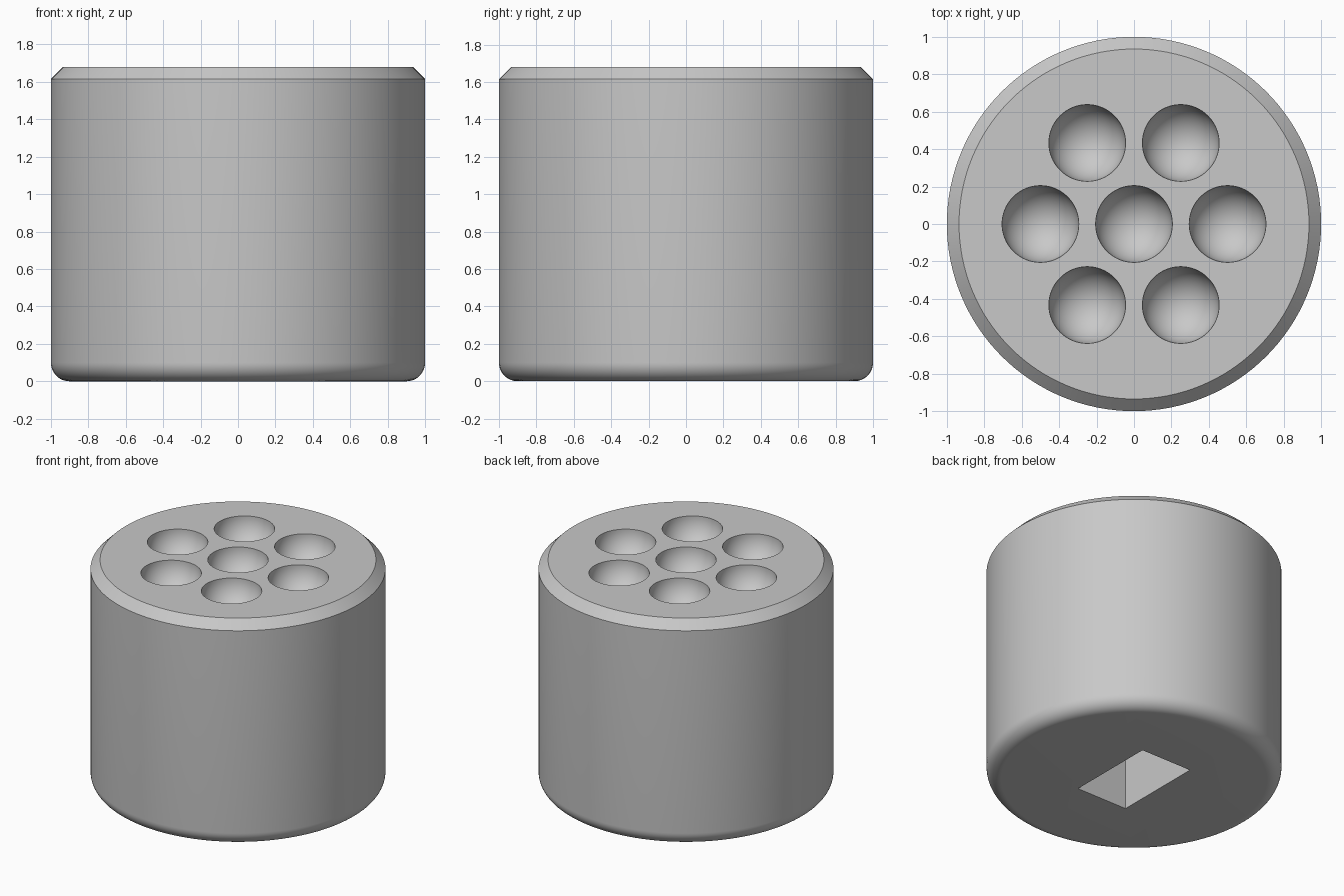
import bpy
import bmesh
from math import sin, cos, pi, radians

default = bpy.data.objects.get("Cube")
if default:
    bpy.data.objects.remove(default, do_unlink=True)

HEIGHT = 1.68
CHAMFER = 0.065
FILLET = 0.1
DIMPLE_RADIUS = 0.205
DIMPLE_SPACING = 0.5
SLOT_SIZE = (0.42, 0.68)
SLOT_DEPTH = 0.5

grey = bpy.data.materials.new("plain grey")
grey.use_nodes = True
colour = (0.58, 0.58, 0.58, 1)
grey.diffuse_color = colour
grey.node_tree.nodes["Principled BSDF"].inputs["Base Color"].default_value = colour


def add_object(name, bm):
    bmesh.ops.recalc_face_normals(bm, faces=bm.faces)
    mesh = bpy.data.meshes.new(name)
    bm.to_mesh(mesh)
    bm.free()
    mesh.materials.append(grey)
    obj = bpy.data.objects.new(name, mesh)
    bpy.context.collection.objects.link(obj)
    return obj


def lathe(name, profile, segments, cap_bottom=True):
    """Turn a (radius, height) profile around z, with flat end caps."""
    bm = bmesh.new()
    rings = []
    for r, z in profile:
        if r < 1e-6:
            rings.append([bm.verts.new((0, 0, z))] * segments)
        else:
            rings.append([bm.verts.new((r * cos(2 * pi * i / segments),
                                        r * sin(2 * pi * i / segments), z))
                          for i in range(segments)])
    for low, high in zip(rings, rings[1:]):
        for i in range(segments):
            j = (i + 1) % segments
            corners = dict.fromkeys((low[i], low[j], high[j], high[i]))
            bm.faces.new(list(corners))
    if cap_bottom:
        bm.faces.new(rings[0])
    bm.faces.new(rings[-1])
    return add_object(name, bm)


def cut(target, cutter):
    cutter.hide_render = True
    mod = target.modifiers.new("cut", "BOOLEAN")
    mod.operation = "DIFFERENCE"
    mod.solver = "EXACT"
    mod.object = cutter
    bpy.context.view_layer.objects.active = target
    bpy.ops.object.modifier_apply(modifier=mod.name)
    bpy.data.objects.remove(cutter, do_unlink=True)


# Body: rounded bottom edge, chamfered top edge
steps = 12
profile = [(1 - FILLET + FILLET * sin(a), FILLET - FILLET * cos(a))
           for a in (pi / 2 * i / steps for i in range(steps + 1))]
profile += [(1, HEIGHT - CHAMFER), (1 - CHAMFER, HEIGHT)]
body = lathe("body", profile, 128)

# Hemispherical dimples: one in the middle, six around it
centres = [(0, 0)] + [(DIMPLE_SPACING * cos(k * pi / 3), DIMPLE_SPACING * sin(k * pi / 3))
                      for k in range(6)]
bowl = [(DIMPLE_RADIUS * sin(a), -DIMPLE_RADIUS * cos(a))
        for a in (pi / 2 * i / 16 for i in range(17))]
bowl.append((DIMPLE_RADIUS, 0.1))
for x, y in centres:
    cutter = lathe("dimple_cutter", bowl, 64, cap_bottom=False)
    cutter.location = (x, y, HEIGHT - 0.004)
    cut(body, cutter)

# Rectangular slot in the underside
bm = bmesh.new()
bmesh.ops.create_cube(bm, size=1)
bmesh.ops.scale(bm, vec=(*SLOT_SIZE, 2 * SLOT_DEPTH), verts=bm.verts)
cut(body, add_object("slot_cutter", bm))

# Smooth round surfaces, crisp rims
bpy.ops.object.select_all(action="DESELECT")
body.select_set(True)
bpy.context.view_layer.objects.active = body
bpy.ops.object.shade_smooth_by_angle(angle=radians(30))
